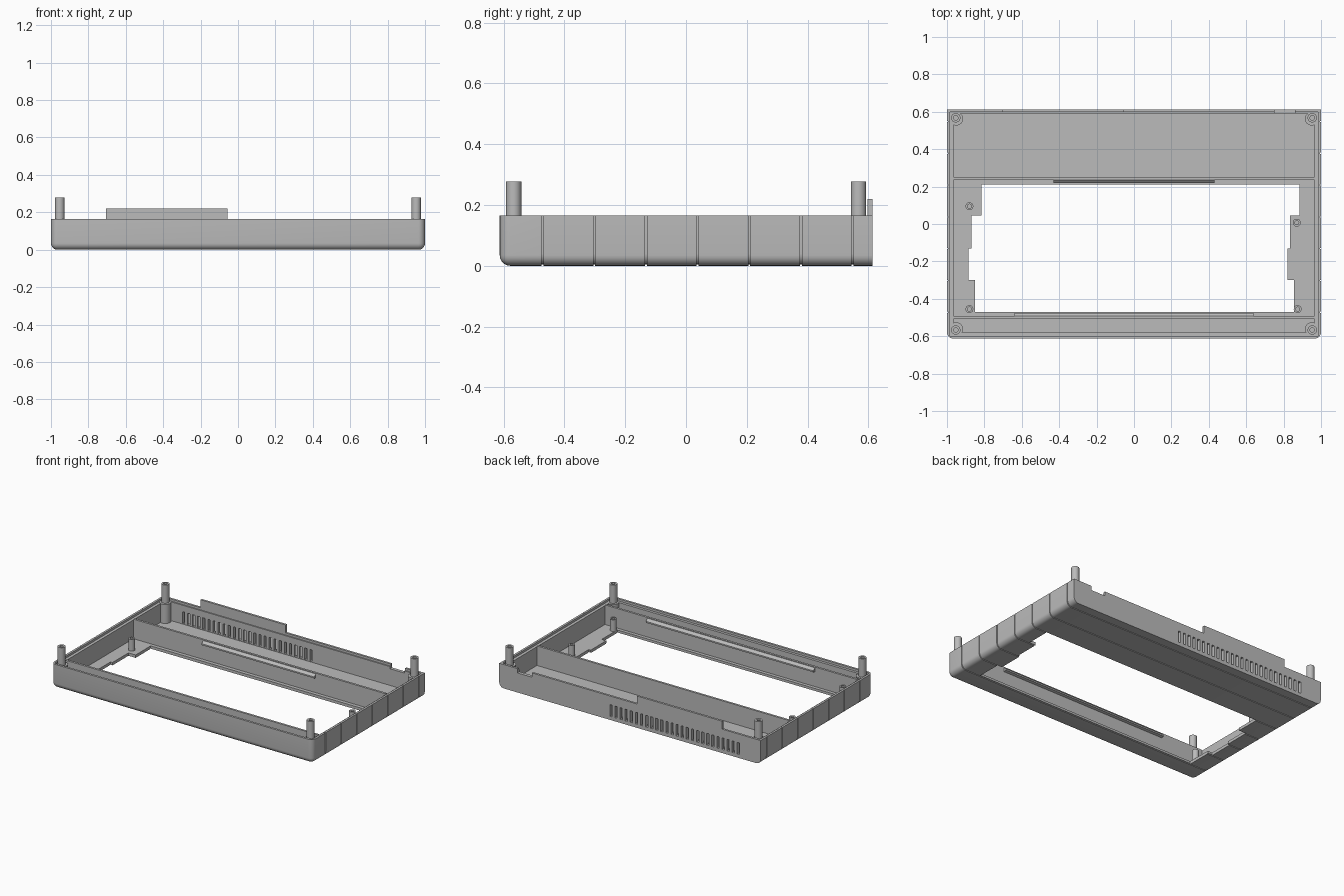
import bpy, bmesh, math
from mathutils import Matrix, Vector

if "Cube" in bpy.data.objects:
    bpy.data.objects.remove(bpy.data.objects["Cube"], do_unlink=True)

grey = bpy.data.materials.new("light grey plastic")
grey.use_nodes = True
colour = (0.5, 0.5, 0.5, 1)
grey.diffuse_color = colour
grey.node_tree.nodes["Principled BSDF"].inputs["Base Color"].default_value = colour

HALF_Y, WALL_TOP, FLOOR, RADIUS = 0.613, 0.165, 0.02, 0.035


def add_box(bm, lo, hi):
    lo, hi = Vector(lo), Vector(hi)
    mat = Matrix.Translation((lo + hi) / 2) @ Matrix.Diagonal((*(hi - lo), 1))
    return bmesh.ops.create_cube(bm, size=1, matrix=mat)["verts"]


def add_prism(bm, points, direction):
    """Extrude a closed outline of 3D points along a direction."""
    face = bm.faces.new([bm.verts.new(p) for p in points])
    out = bmesh.ops.extrude_face_region(bm, geom=[face])["geom"]
    bmesh.ops.translate(bm, vec=direction,
                        verts=[v for v in out if isinstance(v, bmesh.types.BMVert)])
    bmesh.ops.recalc_face_normals(bm, faces=bm.faces[:])


def finish(bm, name, smooth=False):
    mesh = bpy.data.meshes.new(name)
    bm.to_mesh(mesh)
    bm.free()
    obj = bpy.data.objects.new(name, mesh)
    bpy.context.collection.objects.link(obj)
    mesh.materials.append(grey)
    if smooth:
        shade(obj)
    return obj


def activate(obj):
    bpy.ops.object.select_all(action='DESELECT')
    obj.select_set(True)
    bpy.context.view_layer.objects.active = obj


def shade(obj):
    activate(obj)
    bpy.ops.object.shade_smooth_by_angle(angle=math.radians(35))


def box(name, lo, hi):
    bm = bmesh.new()
    add_box(bm, lo, hi)
    return finish(bm, name)


def cut(target, bm):
    """Subtract a temporary cutter from the target."""
    cutter = finish(bm, "cutter")
    cutter.hide_render = True
    mod = target.modifiers.new("cut", 'BOOLEAN')
    mod.operation, mod.solver, mod.object = 'DIFFERENCE', 'EXACT', cutter
    activate(target)
    bpy.ops.object.modifier_apply(modifier=mod.name)
    bpy.data.objects.remove(cutter, do_unlink=True)


def cut_box(target, lo, hi):
    bm = bmesh.new()
    add_box(bm, lo, hi)
    cut(target, bm)


def tube(name, x, y, z0, z1, radius, hole, depth):
    """Upright screw post with a blind hole, as a revolved profile."""
    profile = [(0, z0), (radius, z0), (radius, z1), (hole, z1),
               (hole, z1 - depth), (0, z1 - depth)]
    bm = bmesh.new()
    verts = [bm.verts.new((x + r, y, z)) for r, z in profile]
    edges = [bm.edges.new(pair) for pair in zip(verts, verts[1:])]
    bmesh.ops.spin(bm, geom=verts + edges, cent=(x, y, 0), axis=(0, 0, 1),
                   angle=math.tau, steps=24)
    bmesh.ops.remove_doubles(bm, verts=bm.verts[:], dist=1e-5)
    bmesh.ops.recalc_face_normals(bm, faces=bm.faces[:])
    return finish(bm, name, smooth=True)


# Outer shell: rounded below and at the front corners, square at the back
bm = bmesh.new()
add_box(bm, (-1, -HALF_Y, 0), (1, HALF_Y, WALL_TOP))
rounded = []
for e in bm.edges:
    mid = (e.verts[0].co + e.verts[1].co) / 2
    low = mid.z < 0.01 and mid.y < HALF_Y - 0.01
    corner = abs(mid.x) > 0.9 and mid.y < -0.5 and 0.01 < mid.z < WALL_TOP - 0.01
    if low or corner:
        rounded.append(e)
bmesh.ops.bevel(bm, geom=rounded, offset=RADIUS, segments=6, profile=0.5,
                affect='EDGES', clamp_overlap=True)
shell = finish(bm, "case_shell")

# Hollow interior and the stepped rim
cut_box(shell, (-0.965, -0.58, FLOOR), (0.965, 0.59, 0.4))
cut_box(shell, (-0.985, -0.598, 0.15), (0.985, 0.598, 0.4))

# Stepped display opening in the floor
left = [(-0.815, 0.21), (-0.815, 0.045), (-0.87, 0.045), (-0.87, -0.13),
        (-0.885, -0.13), (-0.885, -0.3), (-0.85, -0.3), (-0.85, -0.47)]
right = [(0.855, -0.47), (0.855, -0.3), (0.82, -0.3), (0.82, -0.13),
         (0.835, -0.13), (0.835, 0.045), (0.885, 0.045), (0.885, 0.21)]
bm = bmesh.new()
add_prism(bm, [(x, y, -0.1) for x, y in left + right], (0, 0, 0.2))
cut(shell, bm)

# Cable notch and ventilation slots in the back wall
cut_box(shell, (0.75, 0.57, 0.135), (0.86, 0.7, 0.3))
bm = bmesh.new()
for i in range(26):
    x = -0.83 + i * 0.039
    add_box(bm, (x - 0.009, 0.57, 0.025), (x + 0.009, 0.7, 0.105))
cut(shell, bm)

# Thin grooves that wrap around the underside and both sides
inner = 1 - 0.005
arc = [(inner - RADIUS + RADIUS * math.cos(a), 0.005 + RADIUS - RADIUS * math.sin(a))
       for a in (i * math.pi / 12 for i in range(7))]
half = [(1.1, 0.3), (inner, 0.3)] + arc
outline = half + [(-x, z) for x, z in reversed(half)] + [(-1.1, -0.1), (1.1, -0.1)]
bm = bmesh.new()
for i in range(7):
    y = -0.472 + i * 0.17
    add_prism(bm, [(x, y - 0.003, z) for x, z in outline], (0, 0.006, 0))
cut(shell, bm)
shade(shell)

# Raised tab on the back wall
box("back_tab", (-0.705, 0.598, WALL_TOP), (-0.055, HALF_Y, 0.22))

# Cross ribs on either side of the opening, each with a wedge-shaped catch
for name, y0, y1, face, into, width in (
        ("back", 0.235, 0.25, 0.235, -1, 0.43),
        ("front", -0.508, -0.493, -0.493, 1, 0.64)):
    box(name + "_rib", (-0.965, y0, FLOOR), (0.965, y1, 0.155))
    bm = bmesh.new()
    wedge = [(face, 0.15), (face + into * 0.017, 0.135),
             (face + into * 0.017, 0.125), (face, 0.12)]
    add_prism(bm, [(-width, y, z) for y, z in wedge], (2 * width, 0, 0))
    finish(bm, name + "_catch")

# Tall corner posts standing in wider bosses
for sx, side in ((-1, "right"), (1, "left")):
    for y, end in ((-0.567, "front"), (0.568, "back")):
        label = f"{end}_{side}"
        tube(label + "_post", sx * 0.953, y, 0.14, 0.278, 0.025, 0.012, 0.1)
        tube(label + "_boss", sx * 0.95, y * 0.99, FLOOR, 0.152, 0.036, 0.005, 0.005)

# Short board mounts on the floor beside the opening
for i, (x, y) in enumerate([(-0.88, 0.095), (0.87, 0.007), (-0.88, -0.455), (0.875, -0.455)]):
    tube(f"board_mount_{i + 1}", x, y, FLOOR - 0.005, 0.1, 0.021, 0.011, 0.06)
